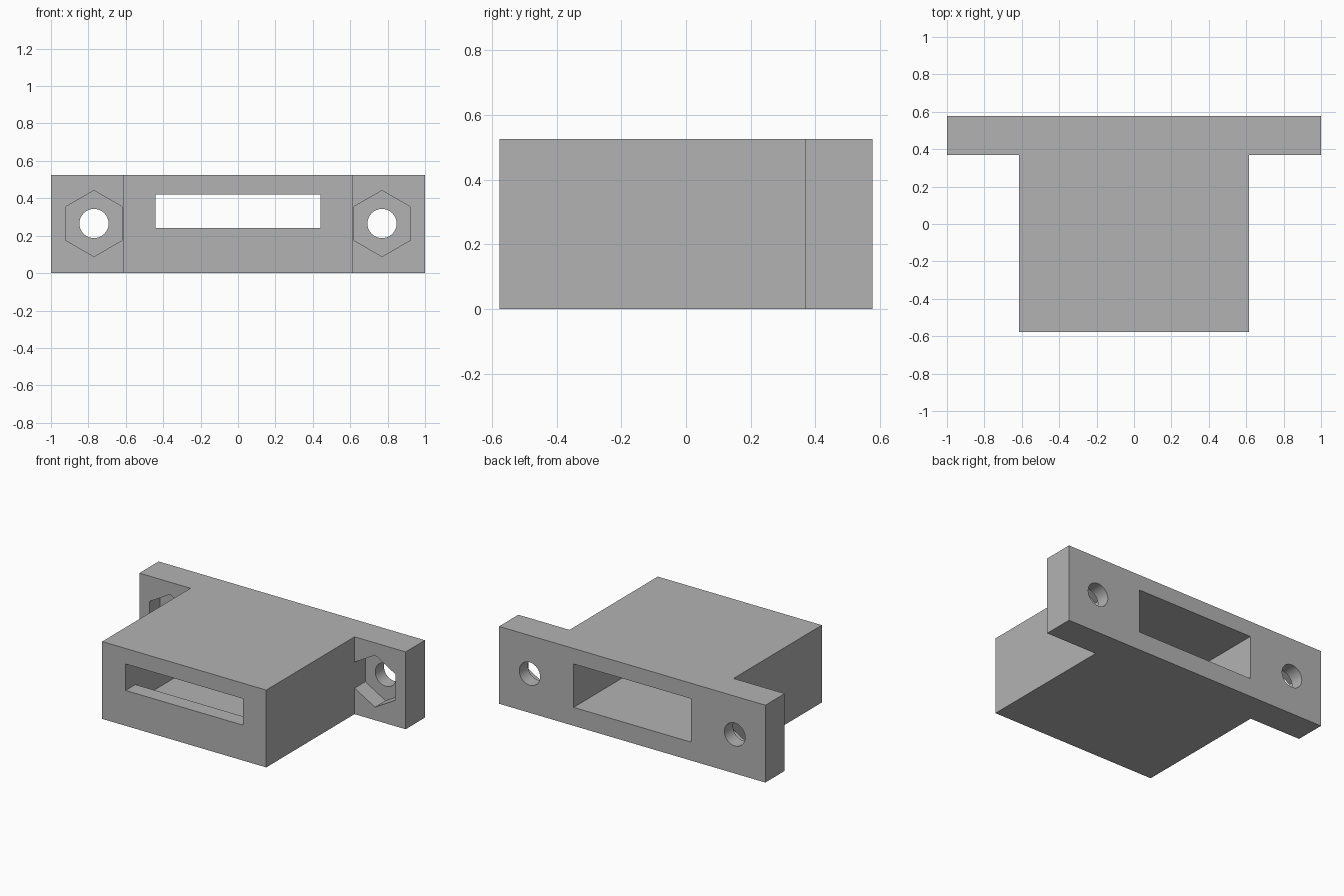
import bpy
import bmesh
import math
from mathutils import Matrix

cube = bpy.data.objects.get("Cube")
if cube:
    bpy.data.objects.remove(cube, do_unlink=True)

HEIGHT = 0.525
FRONT, BACK = -0.577, 0.577
FLANGE_FRONT = 0.37
BODY_X = 0.616

grey = bpy.data.materials.new("plain grey")
grey.use_nodes = True
colour = (0.45, 0.45, 0.45, 1)
grey.diffuse_color = colour
grey.node_tree.nodes["Principled BSDF"].inputs["Base Color"].default_value = colour


def make_object(name, bm):
    bmesh.ops.recalc_face_normals(bm, faces=bm.faces)
    mesh = bpy.data.meshes.new(name)
    bm.to_mesh(mesh)
    bm.free()
    mesh.materials.append(grey)
    obj = bpy.data.objects.new(name, mesh)
    bpy.context.collection.objects.link(obj)
    return obj


def box(name, half_x, y0, y1, z0, z1):
    bm = bmesh.new()
    bmesh.ops.create_cube(bm, size=1)
    bmesh.ops.scale(bm, vec=(2 * half_x, y1 - y0, z1 - z0), verts=bm.verts)
    bmesh.ops.translate(bm, vec=(0, (y0 + y1) / 2, (z0 + z1) / 2), verts=bm.verts)
    return make_object(name, bm)


def prism(name, sides, radius, x, z, y0, y1):
    """Regular prism along y with a corner pointing straight up."""
    bm = bmesh.new()
    ring = []
    for i in range(sides):
        a = math.tau * i / sides
        ring.append(bm.verts.new((x + radius * math.sin(a), y0, z + radius * math.cos(a))))
    face = bm.faces.new(ring)
    new = bmesh.ops.extrude_face_region(bm, geom=[face])["geom"]
    moved = [v for v in new if isinstance(v, bmesh.types.BMVert)]
    bmesh.ops.translate(bm, vec=(0, y1 - y0, 0), verts=moved)
    return make_object(name, bm)


# T-shaped block: main body with a wide mounting flange at the back
bm = bmesh.new()
half = [(BODY_X, FRONT), (BODY_X, FLANGE_FRONT), (1, FLANGE_FRONT), (1, BACK)]
outline = half + [(-x, y) for x, y in reversed(half)]
base = bm.faces.new([bm.verts.new((x, y, 0)) for x, y in outline])
new = bmesh.ops.extrude_face_region(bm, geom=[base])["geom"]
bmesh.ops.translate(bm, vec=(0, 0, HEIGHT),
                    verts=[v for v in new if isinstance(v, bmesh.types.BMVert)])
housing = make_object("flanged_housing", bm)

# Stepped slot: deep pocket from the back, shallower window through the front wall
profile = [(FRONT - 0.1, 0.24), (FRONT + 0.105, 0.24), (FRONT + 0.105, 0.125),
           (BACK + 0.1, 0.125), (BACK + 0.1, 0.42), (FRONT - 0.1, 0.42)]
bm = bmesh.new()
side = bm.faces.new([bm.verts.new((-0.44, y, z)) for y, z in profile])
new = bmesh.ops.extrude_face_region(bm, geom=[side])["geom"]
bmesh.ops.translate(bm, vec=(0.88, 0, 0),
                    verts=[v for v in new if isinstance(v, bmesh.types.BMVert)])
cutters = [make_object("slot_cutter", bm)]

# Hexagonal nut pockets and round screw holes in the flange ears
for label, s in (("left", 1), ("right", -1)):
    cutters.append(prism(label + "_nut_cutter", 6, 0.1766, s * 0.77, 0.265,
                         FLANGE_FRONT - 0.05, FLANGE_FRONT + 0.114))
    cutters.append(prism(label + "_hole_cutter", 40, 0.078, s * 0.77, 0.265,
                         FLANGE_FRONT + 0.05, BACK + 0.1))

bpy.context.view_layer.objects.active = housing
for cutter in cutters:
    cutter.hide_render = True
    mod = housing.modifiers.new(cutter.name, "BOOLEAN")
    mod.operation = "DIFFERENCE"
    mod.solver = "EXACT"
    mod.object = cutter
    bpy.ops.object.modifier_apply(modifier=mod.name)
for cutter in cutters:
    bpy.data.objects.remove(cutter, do_unlink=True)

# Smooth only the round bores
bpy.ops.object.select_all(action="DESELECT")
housing.select_set(True)
bpy.ops.object.shade_smooth_by_angle(angle=math.radians(30))
